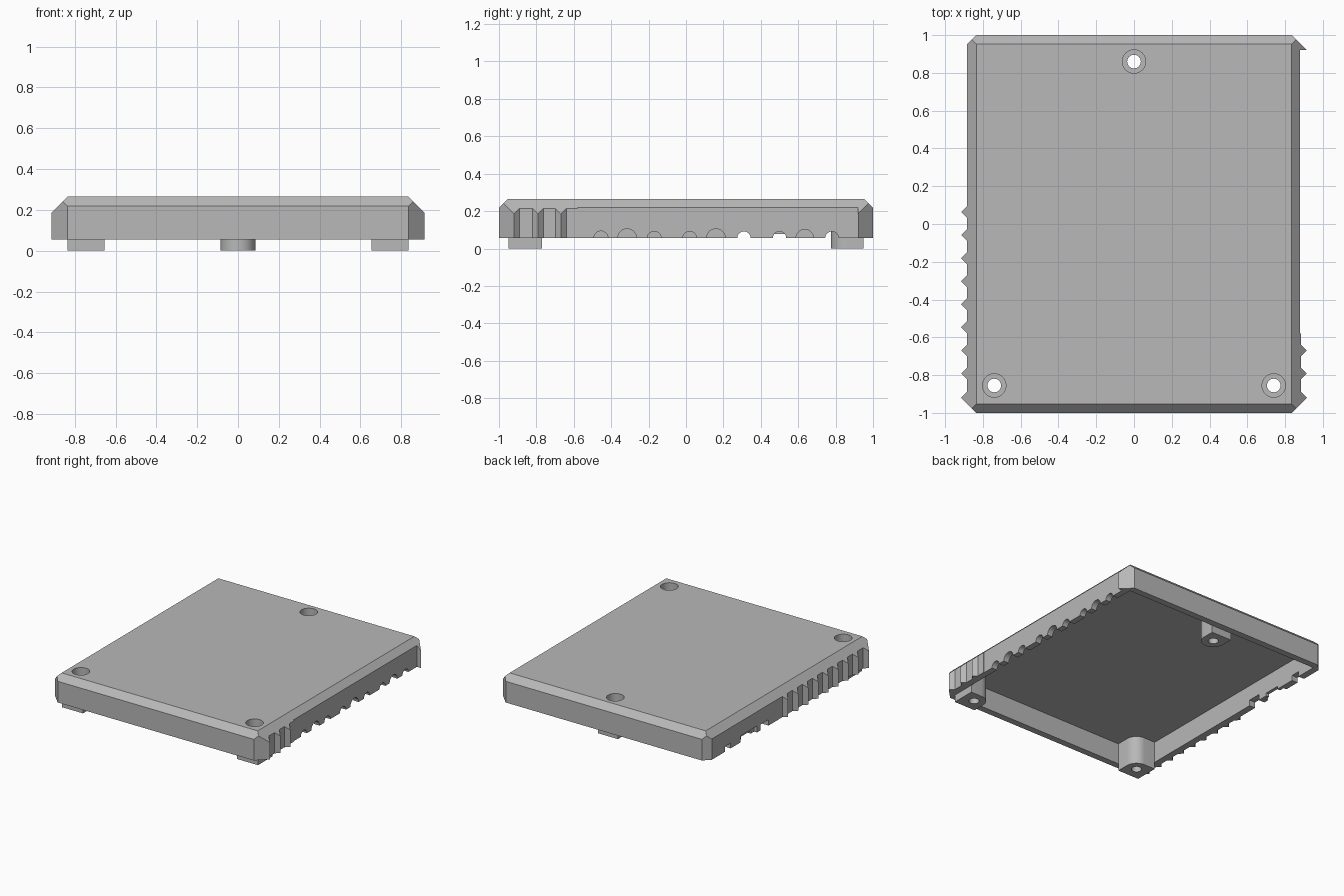
import bpy, bmesh, math
from mathutils import Vector

cube = bpy.data.objects.get("Cube")
if cube:
    bpy.data.objects.remove(cube, do_unlink=True)

grey = bpy.data.materials.new("plain_grey")
grey.use_nodes = True
colour = (0.48, 0.48, 0.48, 1)
grey.diffuse_color = colour
grey.node_tree.nodes["Principled BSDF"].inputs["Base Color"].default_value = colour

BASE, TOP, CEIL = 0.055, 0.265, 0.215
WALL_X, WALL_Y = 0.835, 0.95


def add_prism(bm, points, z0, z1):
    """Closed upright prism over an outline."""
    low = [bm.verts.new((x, y, z0)) for x, y in points]
    high = [bm.verts.new((x, y, z1)) for x, y in points]
    n = len(points)
    faces = [bm.faces.new(low[::-1]), bm.faces.new(high)]
    for i in range(n):
        j = (i + 1) % n
        faces.append(bm.faces.new((low[i], low[j], high[j], high[i])))
    bmesh.ops.recalc_face_normals(bm, faces=faces)


def box(x0, x1, y0, y1):
    return [(x0, y0), (x1, y0), (x1, y1), (x0, y1)]


def arc(cx, cy, r, start, end, steps):
    return [(cx + r * math.cos(math.radians(start + (end - start) * i / steps)),
             cy + r * math.sin(math.radians(start + (end - start) * i / steps)))
            for i in range(steps + 1)]


def circle(cx, cy, r):
    return arc(cx, cy, r, 0, 360, 32)[:-1]


def make_object(name, bm):
    mesh = bpy.data.meshes.new(name)
    bm.to_mesh(mesh)
    bm.free()
    mesh.materials.append(grey)
    obj = bpy.data.objects.new(name, mesh)
    bpy.context.collection.objects.link(obj)
    return obj


def select(obj):
    bpy.ops.object.select_all(action='DESELECT')
    obj.select_set(True)
    bpy.context.view_layer.objects.active = obj


def cut(obj, bm):
    """Subtract a temporary shape and discard it."""
    cutter = make_object("cutter", bm)
    cutter.hide_render = True
    mod = obj.modifiers.new("cut", 'BOOLEAN')
    mod.operation, mod.solver, mod.object = 'DIFFERENCE', 'EXACT', cutter
    select(obj)
    bpy.ops.object.modifier_apply(modifier=mod.name)
    bpy.data.objects.remove(cutter, do_unlink=True)


# Cover outline with grip ridges on both sides
SIDE, PEAK, HALF, PITCH = 0.885, 0.915, 0.03, 0.122
outline = [(-0.835, -1), (0.835, -1), (PEAK, -0.92), (SIDE, -0.89)]
for i in (1, 2):
    p = -0.913 + i * PITCH
    outline += [(SIDE, p - HALF), (PEAK, p), (SIDE, p + HALF)]
outline += [(SIDE, -0.58), (0.88, -0.58), (0.88, 0.92), (PEAK, 0.92),
            (0.835, 1), (-0.835, 1), (-SIDE, 0.95)]
for i in range(8, 0, -1):
    p = -0.913 + i * PITCH
    outline += [(-SIDE, p + HALF), (-PEAK, p), (-SIDE, p - HALF)]
outline += [(-SIDE, -0.89), (-PEAK, -0.92)]

bm = bmesh.new()
add_prism(bm, outline, BASE, TOP)

# Bevel the top edge with sloping planes
for normal, reach in (((1, 0, 1), 1.1), ((-1, 0, 1), 1.1),
                      ((0, 1, 1), 1.218), ((0, -1, 1), 1.218)):
    result = bmesh.ops.bisect_plane(
        bm, geom=bm.verts[:] + bm.edges[:] + bm.faces[:], dist=1e-5,
        plane_co=Vector((0, 0, reach)), plane_no=Vector(normal).normalized(),
        clear_outer=True)
    rim = [e for e in bm.edges if e.is_boundary]
    bmesh.ops.holes_fill(bm, edges=rim, sides=0)
bmesh.ops.recalc_face_normals(bm, faces=bm.faces[:])
cover = make_object("cover", bm)

# Hollow underside
bm = bmesh.new()
add_prism(bm, box(-WALL_X, WALL_X, -WALL_Y, WALL_Y), 0, CEIL)
cut(cover, bm)

# Arched cable notches in one side wall
bm = bmesh.new()
for y, r in ((-0.455, 0.038), (-0.315, 0.05), (-0.17, 0.037), (0.02, 0.037),
             (0.16, 0.05), (0.31, 0.036), (0.5, 0.036), (0.635, 0.047), (0.78, 0.036)):
    start = len(bm.verts)
    add_prism(bm, circle(0, 0, r), 0.8, 0.96)
    bm.verts.ensure_lookup_table()
    for v in bm.verts[start:]:
        v.co = (v.co.z, y + v.co.x, BASE + v.co.y)
bmesh.ops.recalc_face_normals(bm, faces=bm.faces[:])
cut(cover, bm)

# Square port notches in the other side wall
for x_in, y0, y1, height in ((-0.8, 0.26, 0.36, 0.045), (-0.8, 0.44, 0.56, 0.022),
                             (-0.86, 0.4, 0.6, 0.05), (-0.8, 0.72, 0.79, 0.04)):
    bm = bmesh.new()
    add_prism(bm, box(-0.95, x_in, y0, y1), 0.02, BASE + height)
    cut(cover, bm)

# Screw posts: two in the front corners, one at the back wall
R = 0.085
back_post = arc(0, 0.86, R, 180, 360, 20) + [(R, WALL_Y), (-R, WALL_Y)]
left_post = ([(WALL_X, -WALL_Y), (WALL_X, -0.855 + R)]
             + arc(0.74, -0.855, R, 90, 180, 12) + [(0.74 - R, -WALL_Y)])
right_post = [(-x, y) for x, y in left_post][::-1]
posts = (("back_screw_post", back_post, 0, 0.86),
         ("front_left_screw_post", left_post, 0.74, -0.855),
         ("front_right_screw_post", right_post, -0.74, -0.855))
parts = [cover]
for name, shape, x, y in posts:
    bm = bmesh.new()
    add_prism(bm, shape, 0, CEIL)
    post = make_object(name, bm)
    # Wide screw head well above a narrow through hole
    for target, r, z0 in ((cover, 0.062, 0.1), (post, 0.062, 0.1), (post, 0.036, -0.1)):
        bm = bmesh.new()
        add_prism(bm, circle(x, y, r), z0, 0.4)
        cut(target, bm)
    parts.append(post)

for obj in parts:
    select(obj)
    bpy.ops.object.shade_smooth_by_angle(angle=math.radians(30))
